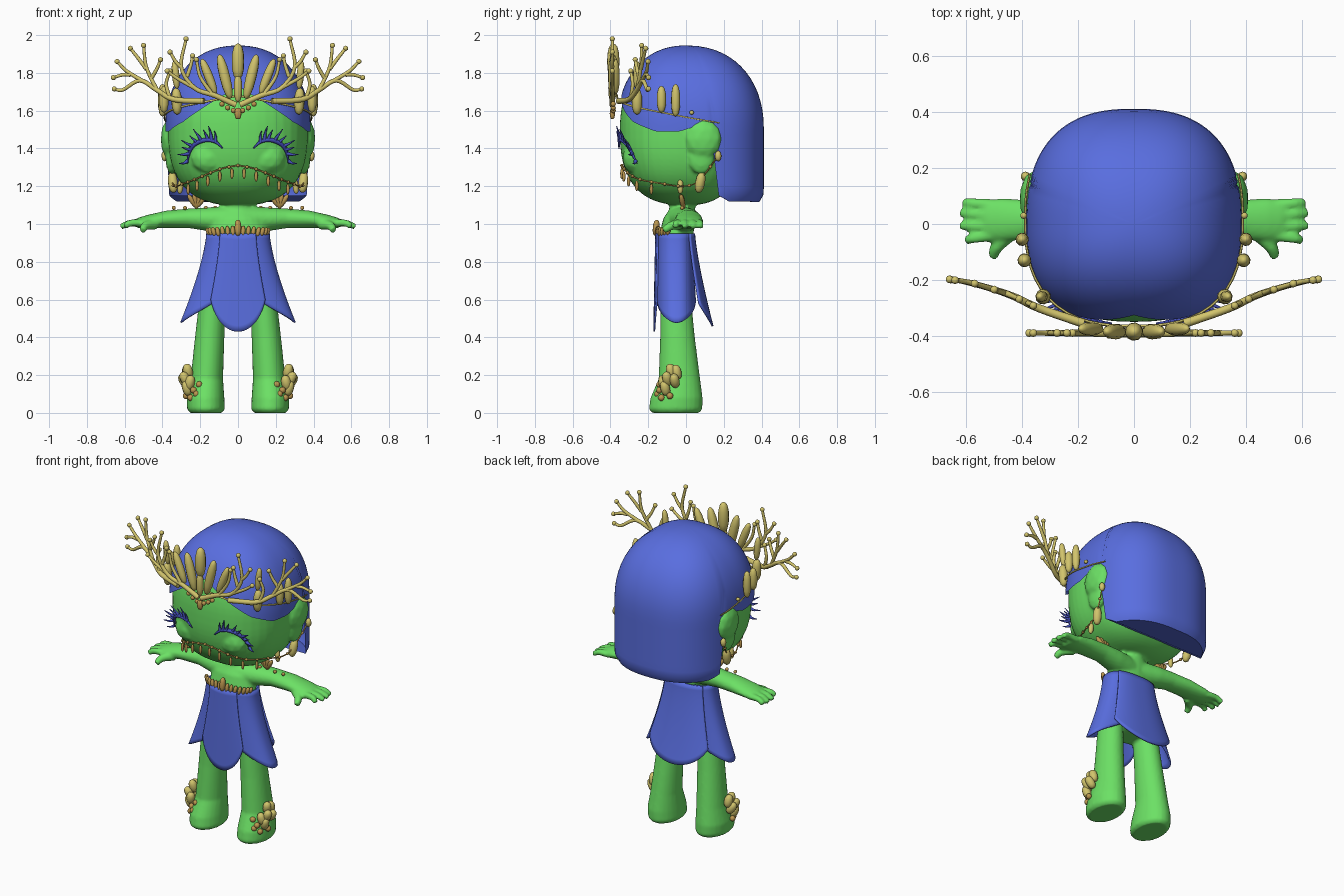
import bpy, bmesh
from math import sin, cos, pi, acos, radians
from mathutils import Vector, Matrix

cube = bpy.data.objects.get("Cube")
if cube:
    bpy.data.objects.remove(cube)


def material(name, rgb):
    m = bpy.data.materials.new(name)
    m.use_nodes = True
    m.diffuse_color = (*rgb, 1)
    m.node_tree.nodes["Principled BSDF"].inputs["Base Color"].default_value = (*rgb, 1)
    return m


GREEN = material("leaf green", (.15, .75, .13))
BLUE = material("petal blue", (.10, .155, .74))
NAVY = material("lash blue", (.06, .08, .5))
GOLD = material("pale gold", (.64, .55, .15))
BRONZE = material("bronze", (.50, .31, .08))


def finish(name, bm, mat, mirror=False, angle=60):
    bmesh.ops.recalc_face_normals(bm, faces=bm.faces)
    me = bpy.data.meshes.new(name)
    bm.to_mesh(me)
    bm.free()
    me.materials.append(mat)
    ob = bpy.data.objects.new(name, me)
    bpy.context.collection.objects.link(ob)
    bpy.ops.object.select_all(action='DESELECT')
    ob.select_set(True)
    bpy.context.view_layer.objects.active = ob
    bpy.ops.object.shade_smooth_by_angle(angle=radians(angle))
    if mirror:
        ob.modifiers.new("mirror", 'MIRROR').use_mirror_merge = False
    return ob


def loft(bm, rings, cap=True, closed=True):
    rows = [[bm.verts.new(p) for p in ring] for ring in rings]
    n = len(rows[0])
    for lo, hi in zip(rows, rows[1:]):
        for i in range(n if closed else n - 1):
            j = (i + 1) % n
            bm.faces.new((lo[i], lo[j], hi[j], hi[i]))
    if cap:
        bm.faces.new(rows[0][::-1])
        bm.faces.new(rows[-1])
    return rows


def smooth_path(pts, steps=5):
    pts = [Vector(p) for p in pts]
    ext = [2 * pts[0] - pts[1]] + pts + [2 * pts[-1] - pts[-2]]
    out = []
    for a, b, c, d in zip(ext, ext[1:], ext[2:], ext[3:]):
        for k in range(steps):
            t = k / steps
            out.append(b + .5 * t * (c - a + t * (2*a - 5*b + 4*c - d + t * (3*(b - c) + d - a))))
    return out + [pts[-1]]


def tube(bm, pts, radii, seg=10):
    pts = [Vector(p) for p in pts]
    last = len(pts) - 1
    if len(radii) == 2:
        radii = [radii[0] + (radii[1] - radii[0]) * i / last for i in range(last + 1)]
    prev, rings = None, []
    for i, p in enumerate(pts):
        t = (pts[min(i + 1, last)] - pts[max(i - 1, 0)]).normalized()
        if prev is None:
            n = t.orthogonal().normalized()
        else:
            n.rotate(prev.rotation_difference(t))
        prev, b = t.copy(), t.cross(n)
        rings.append([p + radii[i] * (n * cos(a) + b * sin(a))
                      for a in (2 * pi * k / seg for k in range(seg))])
    loft(bm, rings)


def gem(bm, at, direction, length, r):
    d, at = Vector(direction).normalized() * length / 2, Vector(at)
    tube(bm, [at + d * t for t in (-1, -.95, -.8, -.45, 0, .45, .8, .95, 1)],
         [r * k for k in (.1, .4, .7, .94, 1, .94, .7, .4, .1)])


def bead(bm, at, r, scale=(1, 1, 1)):
    bmesh.ops.create_icosphere(bm, subdivisions=2, radius=r,
                               matrix=Matrix.Translation(at) @ Matrix.Diagonal((*scale, 1)))


def lerp(table, x):
    for (a, u), (b, v) in zip(table, table[1:]):
        if x <= b:
            return u + (v - u) * (x - a) / (b - a)
    return table[-1][1]


# Rounded-square plan shared by head, hair and band (angle 0 is the front)
N, MID = 2.5, 1.5


def outline(ang, a, f, b, z, r=1):
    s, c = sin(ang), cos(ang)
    k = r * (abs(s) ** N + abs(c) ** N) ** (-1 / N)
    return Vector((a * s * k, -c * k * (f if c > 0 else b), z))


def face(x, z, off=0):
    p, h = (2.2, .42) if z > MID else (2.6, .40)
    r = (1 - min(.99, abs(z - MID) / h) ** p) ** (1 / p)
    u = min(1, abs(x) / (.37 * r))
    return Vector((x, -.35 * r * (1 - u ** N) ** (1 / N) - off, z))


# Body: one fused skin of head, torso, arms, hands and legs
bm = bmesh.new()
rings = []
for i in range(41):
    t = .03 + (pi - .06) * i / 40
    p, h = (2.2, .42) if t < pi / 2 else (2.6, .40)
    r = sin(t) ** (2 / p)
    z = MID + (h if t < pi / 2 else -h) * abs(cos(t)) ** (2 / p)
    rings.append([outline(2 * pi * k / 48, .37, .35, .30, z, r) for k in range(48)])
loft(bm, rings)


def ellipse_z(x, y, z, rx, ry):
    return [Vector((x + rx * cos(2*pi*k/24), y + ry * sin(2*pi*k/24), z)) for k in range(24)]


loft(bm, [ellipse_z(0, *row) for row in [
    (-.045, .58, .14, .085), (-.05, .8, .14, .085), (-.05, .95, .155, .09),
    (-.035, 1.03, .14, .085), (-.02, 1.075, .085, .07), (-.02, 1.16, .06, .06)]])
for s in (1, -1):
    loft(bm, [ellipse_z(s * x, y, z, rx, ry) for z, x, y, rx, ry in [
        (0, .17, -.055, .085, .125), (.02, .17, -.055, .10, .142), (.08, .172, -.05, .10, .138),
        (.18, .165, -.035, .086, .11), (.4, .15, -.045, .078, .092),
        (.6, .135, -.055, .07, .082), (.72, .09, -.05, .06, .07)]])
    loft(bm, [[Vector((s * x, y + ry * cos(2*pi*k/20), z + rz * sin(2*pi*k/20))) for k in range(20)]
              for x, y, z, ry, rz in [
        (.03, -.03, 1.02, .08, .075), (.15, -.005, 1.025, .075, .064), (.26, .01, 1.03, .066, .052),
        (.38, .015, 1.025, .072, .046), (.48, .015, 1.012, .077, .036), (.535, .015, 1.005, .07, .026)]])
    for y0, x1, y1 in [(.068, .61, .078), (.03, .62, .04), (-.01, .622, -.005), (-.04, .6, -.06)]:
        tube(bm, smooth_path([(s*.5, y0, 1.005), (s*.57, (y0+y1)/2, 1.005), (s*x1, y1, .985)]), (.022, .016))
    tube(bm, smooth_path([(s*.44, -.03, 1), (s*.49, -.08, .99), (s*.505, -.118, .965)]), (.03, .018))
    bead(bm, (s * .36, .09, 1.45), 1, (.05, .10, .11))          # ear
    bead(bm, (s * .35, .08, 1.36), 1, (.035, .075, .1))         # ear lobe
    bead(bm, face(s * .155, 1.35, -.045), 1, (.095, .06, .085))  # closed lid
body = finish("body", bm, GREEN)
rm = body.modifiers.new("fuse", 'REMESH')
rm.mode, rm.voxel_size, rm.use_smooth_shade = 'VOXEL', .009, True
sm = body.modifiers.new("soften", 'SMOOTH')
sm.factor, sm.iterations = .5, 4

# Hair: dome whose lower edge follows the hairline, long at the back
HAIRLINE = [(0, 1.73), (20, 1.65), (45, 1.54), (65, 1.49), (85, 1.49),
            (103, 1.53), (108, 1.49), (114, 1.15), (123, 1.12), (180, 1.115)]
bm = bmesh.new()
COLS, ROWS = 120, 26
columns = []
for i in range(COLS):
    deg = 360 * i / COLS
    edge = lerp(HAIRLINE, min(deg, 360 - deg))
    end = acos(((edge - MID) / .445) ** 1.1) * 2 / pi if edge > MID else 1 + (MID - edge) / .6
    col = []
    for k in range(ROWS):
        t = .02 + (end - .02) * k / (ROWS - 1)
        a = min(t, 1) * pi / 2
        z = MID + .445 * max(cos(a), 0) ** (2 / 2.2) - max(t - 1, 0) * .6
        r = sin(a) ** (2 / 2.2) * (1 - .05 * max(0, (1.17 - z) / .05) ** 2)
        col.append(outline(radians(deg), .385, .368, .412, z, r))
    columns.append(col)
rows = loft(bm, list(zip(*columns)), cap=False)
bm.faces.new(rows[0][::-1])
bm.faces.new([v for i, v in enumerate(rows[-1]) if 114 <= 360 * i / COLS <= 246])
finish("hair", bm, BLUE, angle=50)

# Skirt: four overlapping flared petals
for name, mid, half, low, lift, off, sweep in [
        ("front_petal", 0, 31, .43, .17, .008, .1), ("back_petal", 180, 46, .46, .12, .008, .1),
        ("left_petal", 90, 64, .48, .11, 0, .03), ("right_petal", 270, 64, .48, .11, 0, .03)]:
    bm = bmesh.new()
    rings = []
    for k in range(17):
        ring = []
        for i in range(25):
            u = i / 12 - 1
            z = .95 + (low + lift * abs(u) ** 2 - .95) * k / 16
            t = (.95 - z) / .5
            p = outline(radians(mid + u * half), .168 + .15 * t ** 1.4 + off,
                        .105 + .01 * t + off, .09 + sweep * t ** 1.3 + off, z)
            ring.append(p + Vector((0, -.05, 0)))
        rings.append(ring)
    loft(bm, rings, cap=False, closed=False)
    finish(name, bm, BLUE, angle=40).modifiers.new("thickness", 'SOLIDIFY').thickness = .01

# Eyelashes: a curved lid line with spikes fanning outward
bm = bmesh.new()
arc = [(.08, 1.40), (.12, 1.435), (.17, 1.445), (.225, 1.425), (.255, 1.385), (.27, 1.32)]
line = smooth_path([face(x, z, .012) for x, z in arc])
tube(bm, line, [.003 + .009 * sin(pi * i / (len(line) - 1)) for i in range(len(line))])
for i in range(9):
    root = line[5 + int(i * 2.4)]
    a = radians(95 - i * 15)
    size = .07 if i % 2 else .05
    out = Vector((cos(a) * .8, -.2, sin(a))) * size
    tube(bm, smooth_path([root, root + out * .55, root + out + Vector((.008, -.005, .008))], 3), (.011, .002), 6)
finish("eyelashes", bm, NAVY, True)

# Crown antlers: a flat front pair and a swept outer pair, bead-tipped
front = [[(.01, 1.63), (.12, 1.68), (.23, 1.72), (.30, 1.83), (.275, 1.98)],
         [(.23, 1.72), (.32, 1.77), (.375, 1.81)], [(.30, 1.83), (.33, 1.86), (.36, 1.91)],
         [(.14, 1.69), (.2, 1.78), (.22, 1.87)], [(.27, 1.78), (.25, 1.84), (.24, 1.89)]]
outer = [[(.18, 1.65), (.34, 1.66), (.43, 1.71), (.52, 1.76), (.61, 1.71), (.655, 1.715)],
         [(.43, 1.71), (.485, 1.83), (.50, 1.945)], [(.485, 1.82), (.53, 1.88), (.57, 1.93)],
         [(.51, 1.76), (.59, 1.81), (.64, 1.86)], [(.57, 1.79), (.61, 1.79), (.66, 1.775)],
         [(.46, 1.77), (.43, 1.82), (.41, 1.87)], [(.36, 1.665), (.38, 1.74), (.36, 1.81)]]
SWEEP = [(.15, -.365), (.3, -.32), (.45, -.25), (.58, -.21), (.68, -.195)]
for name, paths, depth in [("front_antlers", front, lambda x: -.39),
                           ("outer_antlers", outer, lambda x: lerp(SWEEP, x))]:
    bm = bmesh.new()
    for i, path in enumerate(paths):
        pts = [(x, depth(x), z) for x, z in path]
        tube(bm, smooth_path(pts), (.011 if i else .016, .008))
        bead(bm, pts[-1], .014)
    finish(name, bm, GOLD, True)

# Crown crystals and the thin band round the hair
bm = bmesh.new()
for x, y, z, lean, size, r in [
        (.07, -.385, 1.78, .25, .24, .028), (.155, -.375, 1.78, .4, .2, .024),
        (.33, -.26, 1.79, .1, .15, .02), (.325, -.26, 1.65, .05, .14, .028),
        (.392, -.13, 1.66, 0, .14, .025), (.4, -.055, 1.655, 0, .17, .024)]:
    gem(bm, (x, y, z), (lean, 0, 1), size, r)
bead(bm, (.395, .03, 1.59), .012)
band = [outline(radians(a), .392, .376, .42, 1.68 - .15 * a / 118, 1 - .03 * (1 - a / 118)) for a in range(0, 120, 6)]
tube(bm, band, (.006, .004), 6)
finish("crown_crystals", bm, GOLD, True)
bm = bmesh.new()
gem(bm, (0, -.385, 1.86), (0, 0, 1), .19, .033)
gem(bm, (0, -.39, 1.72), (0, 0, 1), .15, .022)
finish("centre_crystal", bm, GOLD)
bm = bmesh.new()
for x, z in [(.025, 1.6), (.055, 1.615), (.085, 1.635)]:
    bead(bm, (x, -.385, z), .014)
gem(bm, (.004, -.39, 1.585), (0, 0, 1), .06, .014)
finish("crown_beads", bm, BRONZE, True)

# Face chain with beads and hanging drops, running back to the ears
bm = bmesh.new()
chain = [face(x, z, .01) for x, z in [(0, 1.31), (.08, 1.295), (.16, 1.265), (.23, 1.235), (.285, 1.215)]]
path = smooth_path(chain + [(.335, -.02, 1.2), (.35, .07, 1.23), (.385, .17, 1.36)])
tube(bm, path, (.004, .004), 6)
for p in path[::3]:
    bead(bm, p, .009)
for p in path[2:20:4]:
    gem(bm, p - Vector((0, .002, .038)), (0, 0, 1), .055, .009)
finish("face_chain", bm, BRONZE, True)
bm = bmesh.new()
gem(bm, (.345, .075, 1.22), (.1, .2, 1), .11, .026)
gem(bm, (.305, -.03, 1.2), (-.1, 0, 1), .08, .016)
bead(bm, (.388, .17, 1.36), .022, (.8, .8, 1.3))
finish("earrings", bm, GOLD, True)

# Shoulder leaf sprays and beads
bm = bmesh.new()
for lean in (-.8, -.3, .2, .7):
    gem(bm, (.22 + lean * .03, -.02, 1.12), (lean, -.2, 1), .085, .014)
for x in (.12, .17, .28, .34):
    bead(bm, (x, -.02, 1.085), .011)
finish("shoulder_sprays", bm, BRONZE, True)

# Chest trim of small drops
bm = bmesh.new()
for i in range(15):
    u = i / 7 - 1
    p = outline(radians(u * 65), .166, .102, .1, .96) + Vector((0, -.05, 0))
    gem(bm, p, (u * .4, .1, 1), .065 - .025 * abs(u), .012)
gem(bm, (0, -.158, .98), (0, .1, 1), .085, .018)
finish("chest_trim", bm, BRONZE)

# Ankle clusters
bm = bmesh.new()
for x, y, z, lean in [(.265, -.08, .22, .2), (.28, -.1, .18, .5), (.285, -.06, .17, .6),
                      (.255, -.12, .16, -.2), (.27, -.11, .13, .3), (.27, -.05, .215, .1)]:
    gem(bm, (x, y, z), (lean, -.2, 1), .08, .026)
finish("ankle_gems", bm, GOLD, True)
bm = bmesh.new()
for x, y, z in [(.22, -.15, .1), (.25, -.13, .08), (.205, -.14, .15), (.275, -.085, .09), (.235, -.14, .12)]:
    bead(bm, (x, y, z), .018)
finish("ankle_beads", bm, BRONZE, True)
